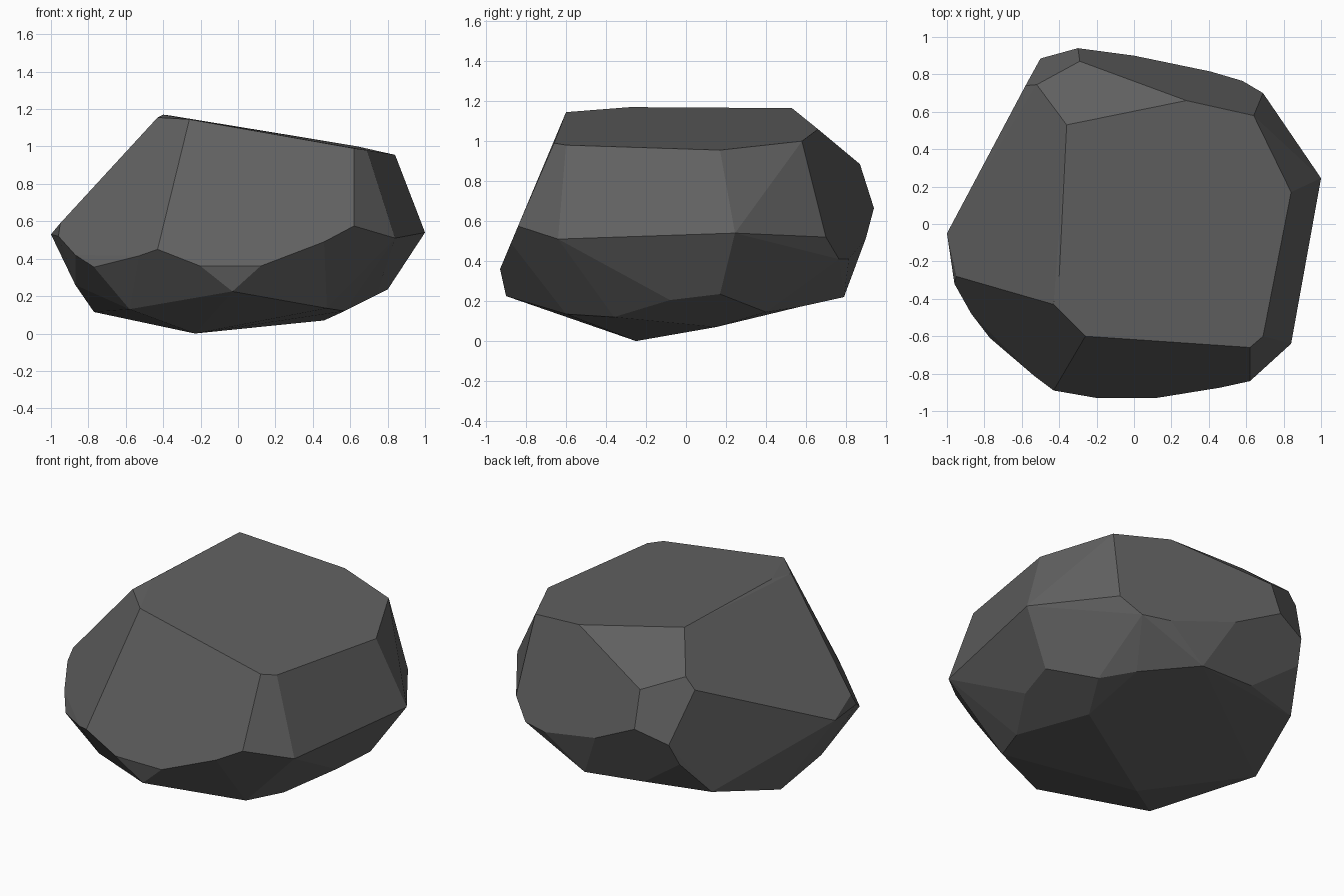
import bpy, bmesh, math

# Corner points of the faceted boulder, grouped by level
crown = [(-.26, -.60, 1.145), (.62, -.66, .99), (.69, -.60, .98), (.84, .17, .955),
         (.64, .58, 1.0), (.28, .66, 1.06), (-.04, .61, 1.11), (-.36, .53, 1.165),
         (-.40, -.28, 1.17), (-.43, -.43, 1.155)]
back = [(-.52, .745, .98), (-.29, .87, .885), (-.58, .74, .91), (-.30, .94, .665),
        (-.50, .885, .597), (-.53, .82, .46), (0, .90, .515), (.41, .815, .41),
        (.58, .765, .41), (.69, .70, .52)]
girdle = [(1.0, .245, .54), (.84, -.64, .51), (.62, -.84, .575), (.46, -.875, .49),
          (.12, -.93, .36), (-.20, -.93, .36), (-.43, -.89, .45), (-.53, -.815, .415),
          (-.77, -.61, .355), (-.87, -.48, .42), (-.96, -.32, .52), (-.95, -.28, .59),
          (-1.0, -.05, .53)]
underside = [(-.03, -.90, .225), (-.58, -.55, .13), (.475, -.60, .135), (.57, -.36, .12),
             (.74, -.08, .205), (.80, .17, .235), (.60, .40, .145), (.46, .15, .07),
             (.454, .564, .17), (.15, .79, .22), (-.24, .755, .25), (-.627, .64, .245),
             (-.77, .16, .115), (-.87, -.10, .26), (-.23, -.25, 0)]

# Wrap the points in a hull and merge nearly flat triangles into facets
bm = bmesh.new()
for p in crown + back + girdle + underside:
    bm.verts.new(p)
res = bmesh.ops.convex_hull(bm, input=bm.verts[:])
loose = [v for v in bm.verts if not v.link_faces]
bmesh.ops.delete(bm, geom=loose, context='VERTS')
bmesh.ops.dissolve_limit(bm, angle_limit=math.radians(4), verts=bm.verts[:], edges=bm.edges[:])
bmesh.ops.recalc_face_normals(bm, faces=bm.faces[:])

mesh = bpy.data.meshes.new("boulder")
bm.to_mesh(mesh)
bm.free()
rock = bpy.data.objects.new("boulder", mesh)
bpy.context.collection.objects.link(rock)

# Single dark grey stone colour
stone = bpy.data.materials.new("dark grey stone")
stone.diffuse_color = (.12, .12, .12, 1)
mesh.materials.append(stone)
